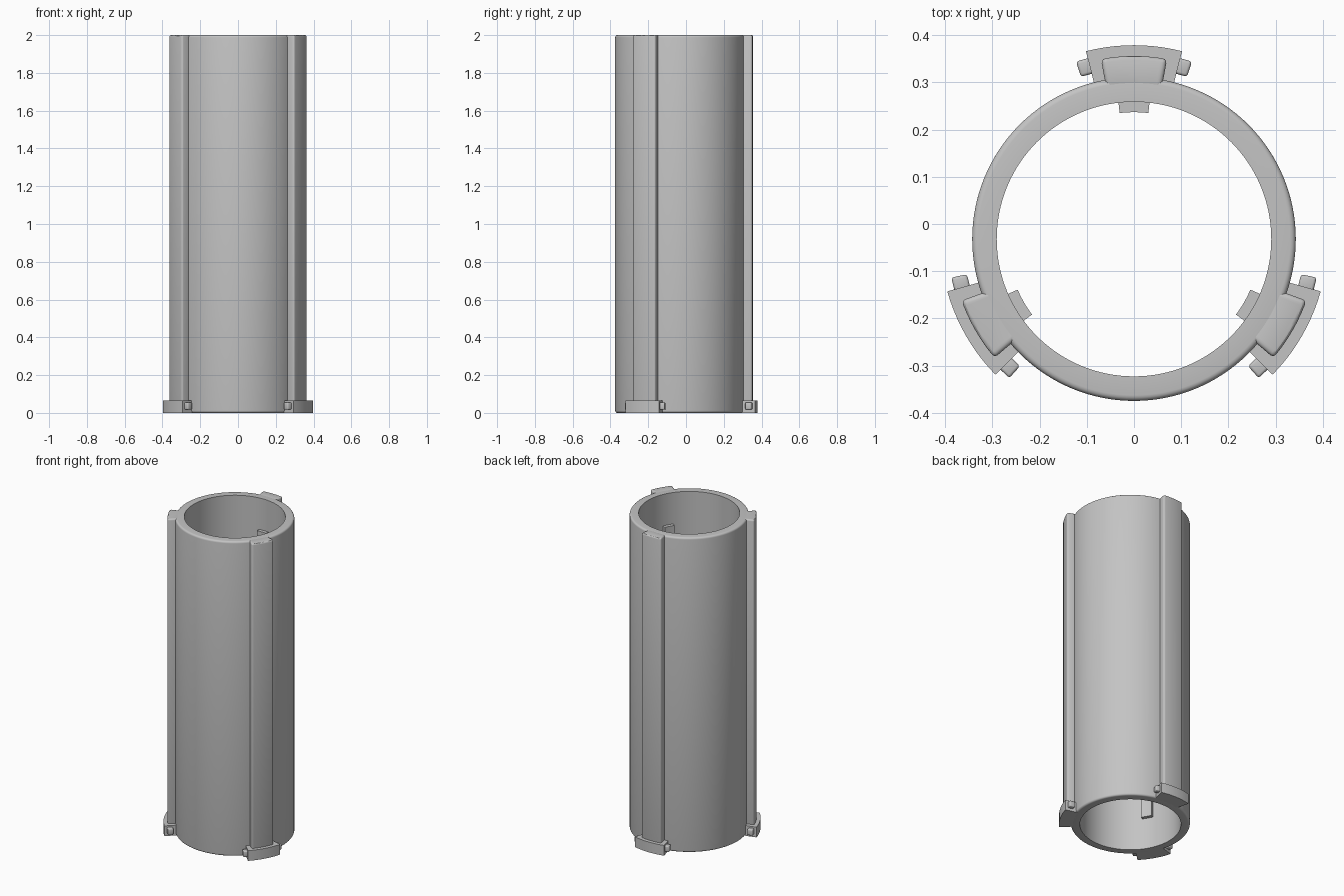
import bpy, bmesh, math
from math import sin, cos, pi, radians
from mathutils import Matrix

cube = bpy.data.objects.get("Cube")
if cube:
    bpy.data.objects.remove(cube, do_unlink=True)

CENTRE_Y = -0.032
HEIGHT = 2.0
R_IN, R_OUT = 0.291, 0.343

grey = bpy.data.materials.new("plain grey")
grey.use_nodes = True
colour = (0.55, 0.55, 0.55, 1)
grey.diffuse_color = colour
grey.node_tree.nodes["Principled BSDF"].inputs["Base Color"].default_value = colour


def finish(name, bm):
    """Turn a bmesh into a smooth-shaded grey object."""
    bmesh.ops.recalc_face_normals(bm, faces=bm.faces)
    mesh = bpy.data.meshes.new(name)
    bm.to_mesh(mesh)
    bm.free()
    mesh.materials.append(grey)
    ob = bpy.data.objects.new(name, mesh)
    bpy.context.collection.objects.link(ob)
    ob.location.y = CENTRE_Y
    bpy.ops.object.select_all(action="DESELECT")
    ob.select_set(True)
    bpy.context.view_layer.objects.active = ob
    bpy.ops.object.shade_smooth_by_angle(angle=radians(30))


def tube(name, fillet=0.012, sides=128):
    """Open pipe with rounded outer rims."""
    arc = [i * pi / 8 for i in range(5)]
    c = R_OUT - fillet
    profile = [(R_IN, 0)]
    profile += [(c + fillet * sin(a), fillet - fillet * cos(a)) for a in arc]
    profile += [(c + fillet * cos(a), HEIGHT - fillet + fillet * sin(a)) for a in arc]
    profile += [(R_IN, HEIGHT)]
    bm = bmesh.new()
    rings = []
    for s in range(sides):
        t = 2 * pi * s / sides
        rings.append([bm.verts.new((r * cos(t), r * sin(t), z)) for r, z in profile])
    n = len(profile)
    for s in range(sides):
        a, b = rings[s], rings[(s + 1) % sides]
        for i in range(n):
            j = (i + 1) % n
            bm.faces.new((a[i], b[i], b[j], a[j]))
    finish(name, bm)


def sector(name, turn, r0, r1, a0, a1, z0, z1, bevel=0, steps=10):
    """Curved block between two radii and two angles (degrees from the back)."""
    bm = bmesh.new()
    angles = [radians(90 + a0 + (a1 - a0) * i / steps) for i in range(steps + 1)]
    outline = [(r1 * cos(t), r1 * sin(t)) for t in angles]
    outline += [(r0 * cos(t), r0 * sin(t)) for t in reversed(angles)]
    base = bm.faces.new([bm.verts.new((x, y, z0)) for x, y in outline])
    top = bmesh.ops.extrude_face_region(bm, geom=[base], use_keep_orig=True)["geom"]
    bmesh.ops.translate(bm, vec=(0, 0, z1 - z0),
                        verts=[v for v in top if isinstance(v, bmesh.types.BMVert)])
    bmesh.ops.recalc_face_normals(bm, faces=bm.faces)
    if bevel:
        sharp = [e for e in bm.edges if e.calc_face_angle(0) > 0.6]
        bmesh.ops.bevel(bm, geom=sharp, offset=bevel, segments=3,
                        profile=0.5, affect="EDGES")
    bmesh.ops.rotate(bm, verts=bm.verts, matrix=Matrix.Rotation(radians(turn), 3, "Z"))
    finish(name, bm)


tube("tube")

# Three identical sets of rib, foot, pegs and inner key
for place, turn in (("back", 0), ("front_right", 120), ("front_left", 240)):
    sector(place + "_rib", turn, 0.32, 0.388, -10.4, 10.4, 0.02, HEIGHT, bevel=0.009)
    sector(place + "_foot", turn, 0.325, 0.411, -14.35, 14.35, 0, 0.065)
    sector(place + "_inner_key", turn, 0.269, 0.3, -6.5, 6.5, 0.2, 1.8)
    for side, s in (("left", -1), ("right", 1)):
        sector(f"{place}_{side}_peg", turn, 0.362, 0.396, s * 13, s * 18.1,
               0.017, 0.055, bevel=0.006, steps=1)
